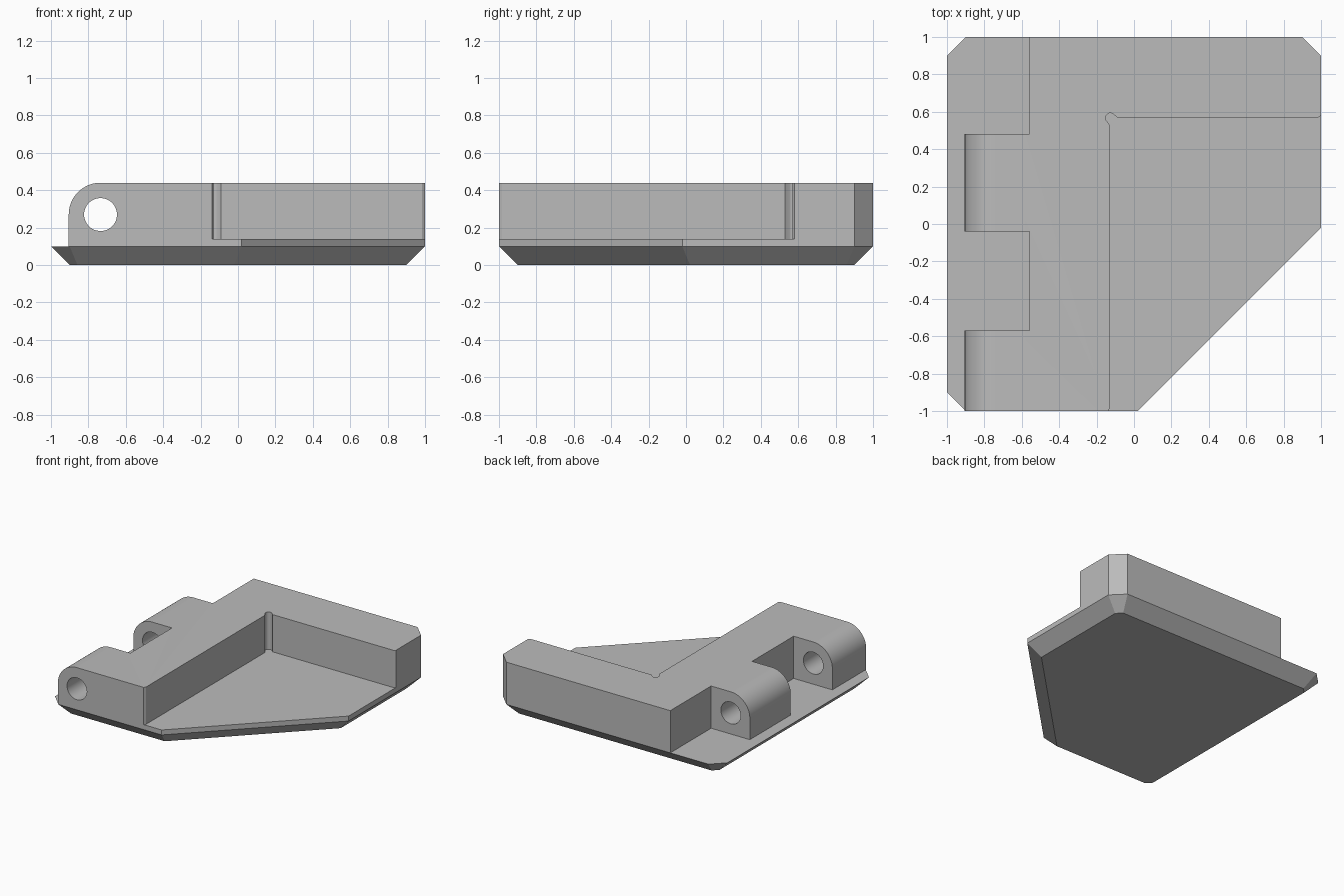
import bpy
import bmesh
from math import cos, sin, pi, radians, sqrt

cube = bpy.data.objects.get("Cube")
if cube:
    bpy.data.objects.remove(cube, do_unlink=True)

grey = bpy.data.materials.new("plain_grey")
grey.use_nodes = True
colour = (0.5, 0.5, 0.5, 1)
grey.diffuse_color = colour
grey.node_tree.nodes["Principled BSDF"].inputs["Base Color"].default_value = colour


def arc(cx, cy, r, start, end, steps):
    """Points along an arc, angles in degrees."""
    angles = [radians(start + (end - start) * i / steps) for i in range(steps + 1)]
    return [(cx + r * cos(a), cy + r * sin(a)) for a in angles]


def loft(name, first, last):
    """Closed solid between two matching rings of 3D points."""
    bm = bmesh.new()
    a = [bm.verts.new(p) for p in first]
    b = [bm.verts.new(p) for p in last]
    n = len(a)
    bm.faces.new(a[::-1])
    bm.faces.new(b)
    for i in range(n):
        j = (i + 1) % n
        bm.faces.new((a[i], a[j], b[j], b[i]))
    bmesh.ops.recalc_face_normals(bm, faces=bm.faces)
    mesh = bpy.data.meshes.new(name)
    bm.to_mesh(mesh)
    bm.free()
    mesh.materials.append(grey)
    obj = bpy.data.objects.new(name, mesh)
    bpy.context.collection.objects.link(obj)
    return obj


def prism_z(name, outline, z0, z1):
    return loft(name, [(x, y, z0) for x, y in outline], [(x, y, z1) for x, y in outline])


def prism_y(name, outline, y0, y1):
    return loft(name, [(x, y0, z) for x, z in outline], [(x, y1, z) for x, z in outline])


def box(name, x0, x1, y0, y1, z0, z1):
    return prism_z(name, [(x0, y0), (x1, y0), (x1, y1), (x0, y1)], z0, z1)


def inset(outline, d):
    """Offset a counter-clockwise convex outline inwards."""
    result = []
    n = len(outline)
    for i, (x, y) in enumerate(outline):
        px, py = outline[i - 1]
        qx, qy = outline[(i + 1) % n]
        l1 = sqrt((x - px) ** 2 + (y - py) ** 2)
        l2 = sqrt((qx - x) ** 2 + (qy - y) ** 2)
        n1 = ((py - y) / l1, (x - px) / l1)
        n2 = ((y - qy) / l2, (qx - x) / l2)
        k = d / (1 + n1[0] * n2[0] + n1[1] * n2[1])
        result.append((x + k * (n1[0] + n2[0]), y + k * (n1[1] + n2[1])))
    return result


PLATE, FLOOR, TOP = 0.1, 0.14, 0.44
PIN_X, PIN_Z = -0.735, 0.27

# Base plate with cut corners, tapering towards the bottom
outline = [(-0.9, -1), (0.02, -1), (1, -0.02), (1, 0.9),
           (0.9, 1), (-0.9, 1), (-1, 0.9), (-1, -0.9)]
lower = inset(outline, 0.1)
loft("base_plate", [(x, y, 0) for x, y in lower], [(x, y, PLATE) for x, y in outline])

# Hinge body: rounded left edge, run from front to back
profile = [(1, PLATE), (1, TOP)] + arc(PIN_X, TOP - 0.17, 0.17, 90, 180, 24)
profile[-1] = (-0.905, TOP - 0.17)
profile.append((-0.905, PLATE))
body = prism_y("hinge_body", profile, -1, 1)

# Corner pocket with a relief notch in its inner corner
pocket = [(-0.14, -1.1), (-0.14, -1), (-0.13, -0.985), (-0.13, 0.53)]
pocket += arc(-0.126, 0.567, 0.026, 210, 60, 14)
pocket += [(-0.09, 0.57), (0.985, 0.57), (1, 0.58), (1.1, 0.58), (1.1, -1.1)]

cutters = [
    prism_z("pocket_cutter", pocket, FLOOR, 0.6),
    box("back_recess_cutter", -1.1, -0.56, 0.48, 1.1, 0, 0.6),
    box("middle_recess_cutter", -1.1, -0.56, -0.57, -0.04, 0, 0.6),
    prism_z("front_corner_cutter", [(-0.08, -1.1), (1.1, -1.1), (1.1, 0.08)], 0, 0.6),
    prism_z("back_corner_cutter", [(0.8, 1.1), (1.1, 0.8), (1.1, 1.1)], 0, 0.6),
    prism_y("pin_hole_cutter", arc(PIN_X, PIN_Z, 0.088, 0, 352.5, 47), -1.1, 1.1),
]
for cutter in cutters:
    cutter.hide_render = True
    cut = body.modifiers.new(cutter.name, "BOOLEAN")
    cut.operation = "DIFFERENCE"
    cut.solver = "EXACT"
    cut.object = cutter

# Bake the cuts, then drop the cutters
bpy.context.view_layer.update()
evaluated = body.evaluated_get(bpy.context.evaluated_depsgraph_get())
body_mesh = bpy.data.meshes.new_from_object(evaluated)
body.modifiers.clear()
body.data = body_mesh
for cutter in cutters:
    bpy.data.objects.remove(cutter, do_unlink=True)

# Smooth only the rounded surfaces
bpy.ops.object.select_all(action="DESELECT")
body.select_set(True)
bpy.context.view_layer.objects.active = body
bpy.ops.object.shade_smooth_by_angle(angle=radians(25))
